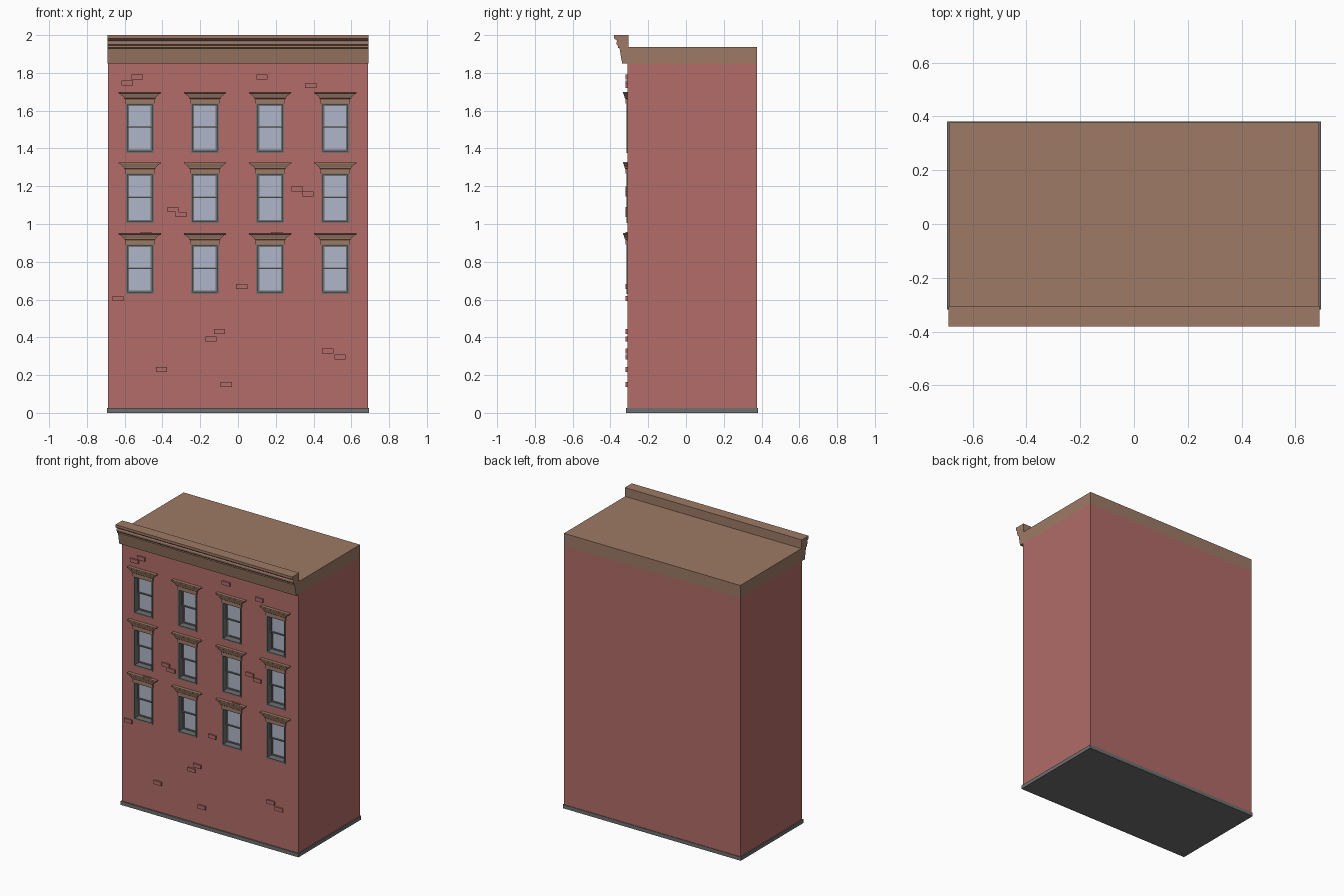
import bpy, bmesh

if "Cube" in bpy.data.objects:
    bpy.data.objects.remove(bpy.data.objects["Cube"])


def material(name, rgb):
    m = bpy.data.materials.new(name)
    m.diffuse_color = (*rgb, 1)
    m.use_nodes = True
    m.node_tree.nodes["Principled BSDF"].inputs["Base Color"].default_value = m.diffuse_color
    return m


BRICK = material("brick_red", (0.445, 0.15, 0.138))
STONE = material("brown_stone", (0.34, 0.195, 0.133))
GREY = material("grey_trim", (0.16, 0.16, 0.16))
GLASS = material("glass", (0.43, 0.47, 0.58))


def box(bm, x0, x1, y0, y1, z0, z1):
    loft(bm, [[(x0, y0, z), (x1, y0, z), (x1, y1, z), (x0, y1, z)] for z in (z0, z1)])


def loft(bm, rings):
    """Skin a stack of equal rings and cap both ends."""
    vs = [[bm.verts.new(p) for p in r] for r in rings]
    n = len(vs[0])
    for a, b in zip(vs, vs[1:]):
        for i in range(n):
            j = (i + 1) % n
            bm.faces.new((a[i], a[j], b[j], b[i]))
    bm.faces.new(vs[0][::-1])
    bm.faces.new(vs[-1])


def finish(bm, name, mat):
    bmesh.ops.recalc_face_normals(bm, faces=bm.faces[:])
    me = bpy.data.meshes.new(name)
    bm.to_mesh(me)
    bm.free()
    ob = bpy.data.objects.new(name, me)
    bpy.context.collection.objects.link(ob)
    if mat:
        me.materials.append(mat)
    return ob


def boxes(name, mat, dims):
    bm = bmesh.new()
    for d in dims:
        box(bm, *d)
    return finish(bm, name, mat)


FRONT, BACK, HALF = -0.31, 0.377, 0.688
COLS = (-0.52, -0.175, 0.17, 0.515)
ROWS = (0.63, 1.005, 1.377)
WINDOWS = [(x, z) for z in ROWS for x in COLS]
W, H = 0.074, 0.265          # window half width and height

# plinth, brick body and roof slab
boxes("base_plinth", GREY, [(-0.694, 0.694, -0.318, 0.381, 0, 0.026)])
body = boxes("brick_body", BRICK, [(-HALF, HALF, FRONT, BACK, 0.024, 1.85)])
boxes("roof_slab", STONE, [(-HALF, HALF, FRONT, BACK, 1.85, 1.938)])

# window recesses
cutter = boxes("window_cutter", None,
               [(x - W, x + W, FRONT - 0.1, -0.25, z, z + H) for x, z in WINDOWS])
cutter.hide_render = True
cutter.hide_viewport = True
cutter.display_type = 'WIRE'
mod = body.modifiers.new("openings", 'BOOLEAN')
mod.object = cutter
mod.operation = 'DIFFERENCE'
mod.solver = 'EXACT'


def frame(x0, x1, z0, z1, y0, y1, t):
    return [(x0, x0 + t, y0, y1, z0, z1), (x1 - t, x1, y0, y1, z0, z1),
            (x0 + t, x1 - t, y0, y1, z0, z0 + t), (x0 + t, x1 - t, y0, y1, z1 - t, z1)]


# window frames, two sliding sashes and panes
frames, sashes, panes = [], [], []
for x, z in WINDOWS:
    mid = z + 0.14
    frames += frame(x - W, x + W, z, z + H, -0.316, -0.25, 0.009)
    i = W - 0.009
    sashes += frame(x - i, x + i, mid - 0.007, z + H - 0.009, -0.285, -0.27, 0.008)
    sashes += frame(x - i, x + i, z + 0.009, mid + 0.005, -0.27, -0.255, 0.008)
    j = i - 0.008
    panes += [(x - j, x + j, -0.278, -0.272, mid + 0.001, z + H - 0.017),
              (x - j, x + j, -0.265, -0.259, z + 0.017, mid - 0.003)]
boxes("window_frames", GREY, frames)
boxes("window_sashes", GREY, sashes)
boxes("window_panes", GLASS, panes)

# moulded lintels: (half width, front y, height above window foot)
LINTEL = [(0.077, -0.321, 0.262), (0.077, -0.321, 0.286), (0.083, -0.324, 0.289),
          (0.086, -0.325, 0.296), (0.100, -0.329, 0.308), (0.105, -0.331, 0.314),
          (0.112, -0.334, 0.316), (0.112, -0.334, 0.323)]
bm = bmesh.new()
for x, z in WINDOWS:
    loft(bm, [[(x - w, y, z + h), (x + w, y, z + h), (x + w, -0.305, z + h),
               (x - w, -0.305, z + h)] for w, y, h in LINTEL])
finish(bm, "window_lintels", STONE)

# cornice profile (y, z) swept along x
CORNICE = [(-0.304, 1.85), (-0.338, 1.85), (-0.352, 1.93), (-0.361, 1.934),
           (-0.361, 1.944), (-0.367, 1.950), (-0.368, 1.962), (-0.364, 1.970),
           (-0.372, 1.976), (-0.381, 1.982), (-0.381, 2.0), (-0.304, 2.0)]
bm = bmesh.new()
loft(bm, [[(x, y, z) for y, z in CORNICE] for x in (-0.69, 0.69)])
finish(bm, "front_cornice", STONE)

# scattered raised bricks
SPOTS = [(-0.587, 1.746), (-0.534, 1.778), (0.127, 1.778), (0.386, 1.733),
         (0.312, 1.185), (0.370, 1.159), (-0.344, 1.077), (-0.302, 1.050),
         (-0.635, 0.606), (0.02, 0.670), (-0.098, 0.431), (-0.143, 0.392),
         (0.476, 0.328), (0.540, 0.296), (-0.405, 0.230), (-0.063, 0.150),
         (-0.487, 0.945), (0.206, 0.945)]
boxes("raised_bricks", BRICK,
      [(x - 0.03, x + 0.03, -0.320, -0.305, z - 0.013, z + 0.013) for x, z in SPOTS])
